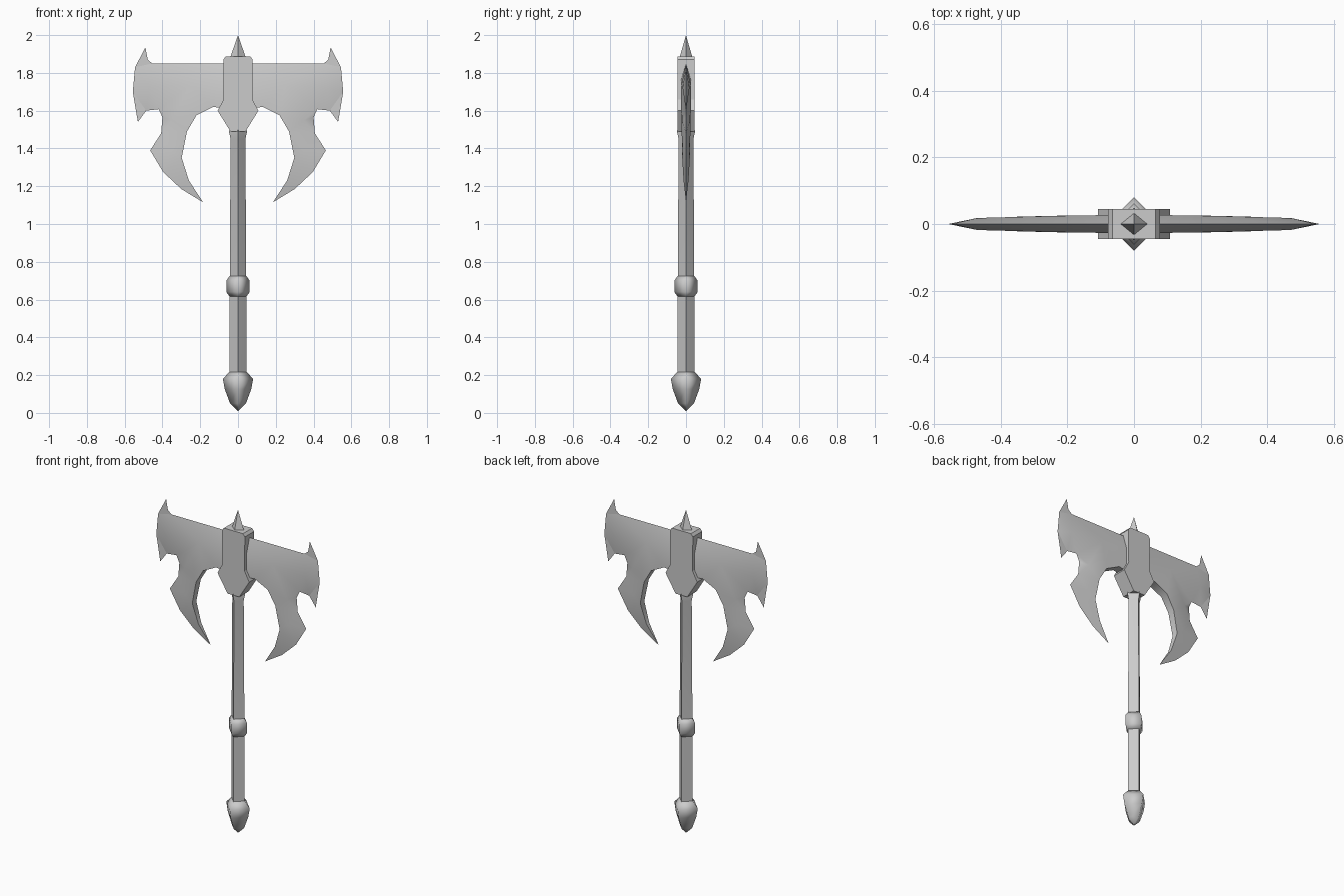
import bpy, bmesh, math
from mathutils import Vector
from mathutils.geometry import delaunay_2d_cdt

cube = bpy.data.objects.get("Cube")
if cube:
    bpy.data.objects.remove(cube, do_unlink=True)

steel = bpy.data.materials.new("grey_steel")
steel.use_nodes = True
GREY = (0.6, 0.6, 0.6, 1)
steel.diffuse_color = GREY
steel.node_tree.nodes["Principled BSDF"].inputs["Base Color"].default_value = GREY


def finish(name, bm, angle=None):
    """Turn a bmesh into an object, smooth below the given angle."""
    bmesh.ops.recalc_face_normals(bm, faces=bm.faces)
    mesh = bpy.data.meshes.new(name)
    bm.to_mesh(mesh)
    bm.free()
    obj = bpy.data.objects.new(name, mesh)
    bpy.context.collection.objects.link(obj)
    mesh.materials.append(steel)
    if angle:
        bpy.ops.object.select_all(action='DESELECT')
        obj.select_set(True)
        bpy.context.view_layer.objects.active = obj
        bpy.ops.object.shade_smooth_by_angle(angle=math.radians(angle))
    return obj


def lathe(name, profile, section, angle=None):
    """Stack scaled copies of a cross-section; profile is (radius, z)."""
    bm = bmesh.new()
    rings = [[bm.verts.new((r * x, r * y, z)) for x, y in section] for r, z in profile]
    n = len(section)
    for low, high in zip(rings, rings[1:]):
        for i in range(n):
            j = (i + 1) % n
            bm.faces.new((low[i], low[j], high[j], high[i]))
    bm.faces.new(rings[0])
    bm.faces.new(rings[-1])
    bmesh.ops.remove_doubles(bm, verts=bm.verts, dist=0.0005)
    return finish(name, bm, angle)


def ring(radii, depth=1):
    n = len(radii)
    return [(r * math.cos(math.tau * i / n), depth * r * math.sin(math.tau * i / n))
            for i, r in enumerate(radii)]


diamond = ring([1] * 4)

# Shaft, collar, pommel and top spike
lathe("handle", [(.044, .2), (.044, .66), (.039, 1.45), (.048, 1.49), (.04, 1.52)],
      ring([1, .72] * 4), 50)
lathe("grip_collar", [(.044, .615), (.062, .64), (.062, .70), (.044, .725)], diamond, 100)
lathe("pommel", [(.001, .01), (.042, .05), (.07, .125), (.08, .18), (.046, .217)], diamond, 100)
lathe("top_spike", [(.042, 1.88), (.0002, 2)], ring([1] * 4, .82))

# Head block: a mirrored outline extruded front to back
half = [(.04, 1.49), (.108, 1.60), (.076, 1.66), (.078, 1.87), (.065, 1.887)]
outline = half + [(-x, z) for x, z in reversed(half)]
bm = bmesh.new()
face = bm.faces.new([bm.verts.new((x, -.045, z)) for x, z in outline])
moved = bmesh.ops.extrude_face_region(bm, geom=[face])["geom"]
bmesh.ops.translate(bm, vec=(0, .09, 0), verts=[v for v in moved if isinstance(v, bmesh.types.BMVert)])
finish("head_block", bm)

# Blade: thick inner curve, sharp outer edge, swelling middle (x, z, half thickness)
inner = [(.06, 1.61, .027), (.13, 1.62, .026), (.22, 1.575, .025), (.27, 1.49, .023),
         (.298, 1.35, .02), (.26, 1.23, .013), (.185, 1.115, 0)]
sharp = [(.30, 1.185), (.396, 1.275), (.465, 1.39), (.407, 1.48), (.40, 1.565), (.42, 1.608),
         (.486, 1.60), (.53, 1.54), (.557, 1.70), (.545, 1.83), (.49, 1.935), (.478, 1.87),
         (.454, 1.85), (.06, 1.85)]
middle = [(.07, 1.76, .027), (.25, 1.74, .024), (.47, 1.72, .018), (.35, 1.55, .022), (.35, 1.39, .016)]


def blade(name, side):
    rim = inner + [(x, z, 0) for x, z in sharp]
    points = rim + middle
    n = len(rim)
    border = [(i, (i + 1) % n) for i in range(n)]
    flat, _, tris, origin, _, _ = delaunay_2d_cdt(
        [Vector((x, z)) for x, z, t in points], border, [], 1, 1e-5)
    bm = bmesh.new()
    skins = []
    for sign in (-1, 1):
        verts = [bm.verts.new((side * p.x, sign * points[o[0]][2], p.y)) for p, o in zip(flat, origin)]
        for tri in tris:
            bm.faces.new([verts[i] for i in tri])
        skins.append({o[0]: v for v, o in zip(verts, origin)})
    front, back = skins
    for i in range(len(inner) - 1):
        bm.faces.new((front[i], front[i + 1], back[i + 1], back[i]))
    bmesh.ops.remove_doubles(bm, verts=bm.verts, dist=0.0005)
    bmesh.ops.dissolve_degenerate(bm, edges=bm.edges, dist=0.0001)
    finish(name, bm, 35)


blade("left_blade", 1)
blade("right_blade", -1)
